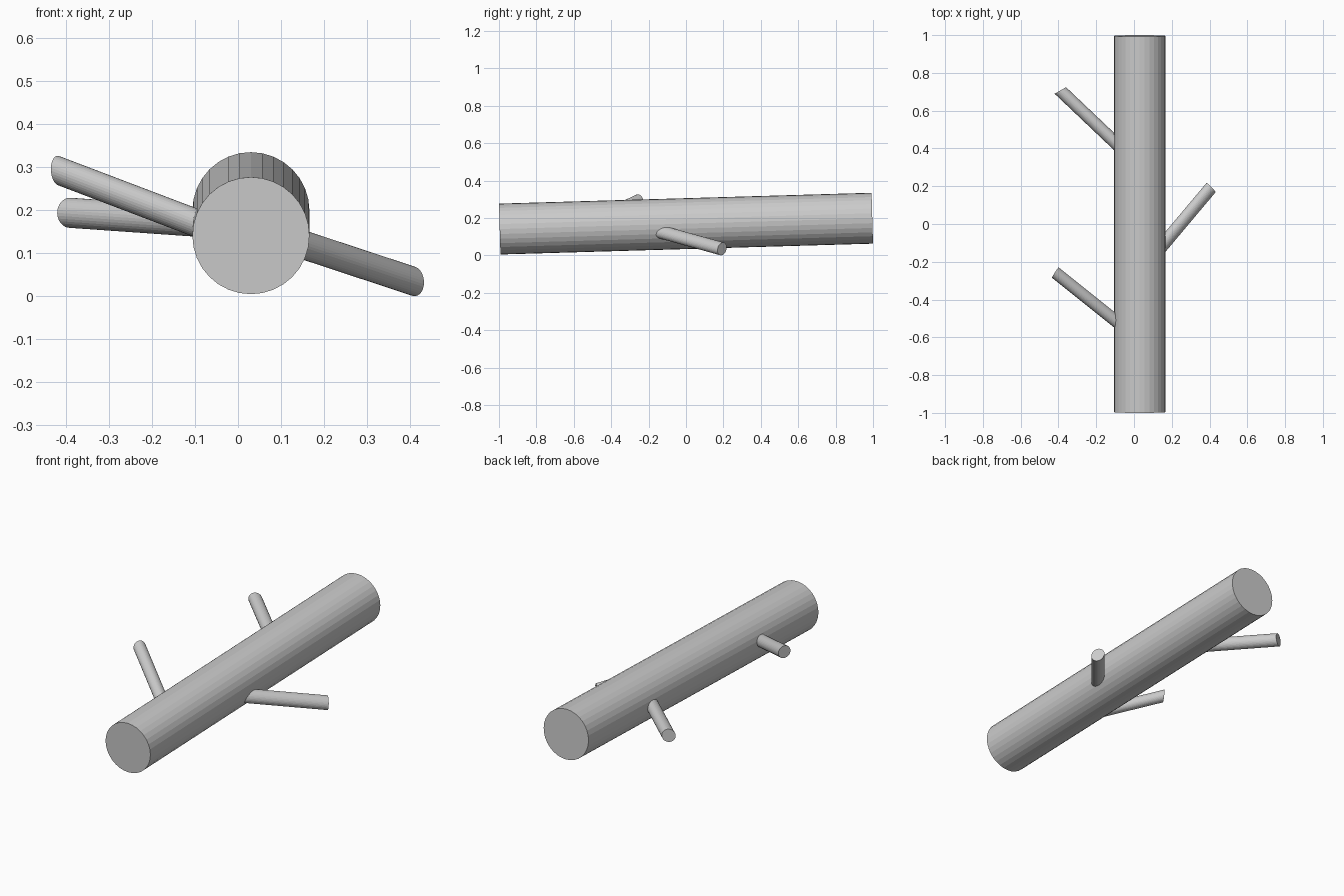
import bpy
import bmesh
import math
from mathutils import Vector

cube = bpy.data.objects.get("Cube")
if cube:
    bpy.data.objects.remove(cube, do_unlink=True)

# Single plain grey
grey = bpy.data.materials.new("plain grey")
grey.use_nodes = True
colour = (0.6, 0.6, 0.6, 1)
grey.diffuse_color = colour
grey.node_tree.nodes["Principled BSDF"].inputs["Base Color"].default_value = colour

SIDES = 32


def rod(name, start, end, u, v):
    """Flat-faced rod whose two end caps are spanned by half-axes u and v."""
    u, v = Vector(u), Vector(v)
    bm = bmesh.new()
    rings = []
    for centre in (Vector(start), Vector(end)):
        ring = []
        for i in range(SIDES):
            a = math.tau * i / SIDES
            ring.append(bm.verts.new(centre + u * math.cos(a) + v * math.sin(a)))
        rings.append(ring)
        bm.faces.new(ring)
    for i in range(SIDES):
        j = (i + 1) % SIDES
        bm.faces.new((rings[0][i], rings[0][j], rings[1][j], rings[1][i]))
    bmesh.ops.recalc_face_normals(bm, faces=bm.faces)
    mesh = bpy.data.meshes.new(name)
    bm.to_mesh(mesh)
    bm.free()
    mesh.materials.append(grey)
    obj = bpy.data.objects.new(name, mesh)
    bpy.context.collection.objects.link(obj)
    return obj


def branch(name, tip, slope, u, v):
    """Branch from the trunk's core to its tip; slope is y and z change per x."""
    tip = Vector(tip)
    reach = 0.07 * math.copysign(1, tip.x) - tip.x
    root = tip + Vector((1, *slope)) * reach
    return rod(name, root, tip, u, v)


# Trunk, rising slightly towards the back with square-cut ends
radius = 0.136
front, back = Vector((0.03, -0.996, 0.141)), Vector((0.03, 0.996, 0.199))
axis = (back - front).normalized()
side = Vector((radius, 0, 0))
rod("trunk", front, back, side, side.cross(axis))

# Side branches with slightly slanted ends
branch("left_branch", (0.408, 0.193, 0.035), (1.19, -0.33),
       (0.024, -0.024, 0), (-0.002, 0.006, 0.0345))
branch("right_front_branch", (-0.417, -0.257, 0.292), (-0.80, -0.38),
       (0.0175, 0.0275, 0), (-0.002, 0, 0.0345))
branch("right_back_branch", (-0.39, 0.707, 0.194), (-0.95, -0.07),
       (0.03, 0.0175, 0), (0, 0, 0.035))
